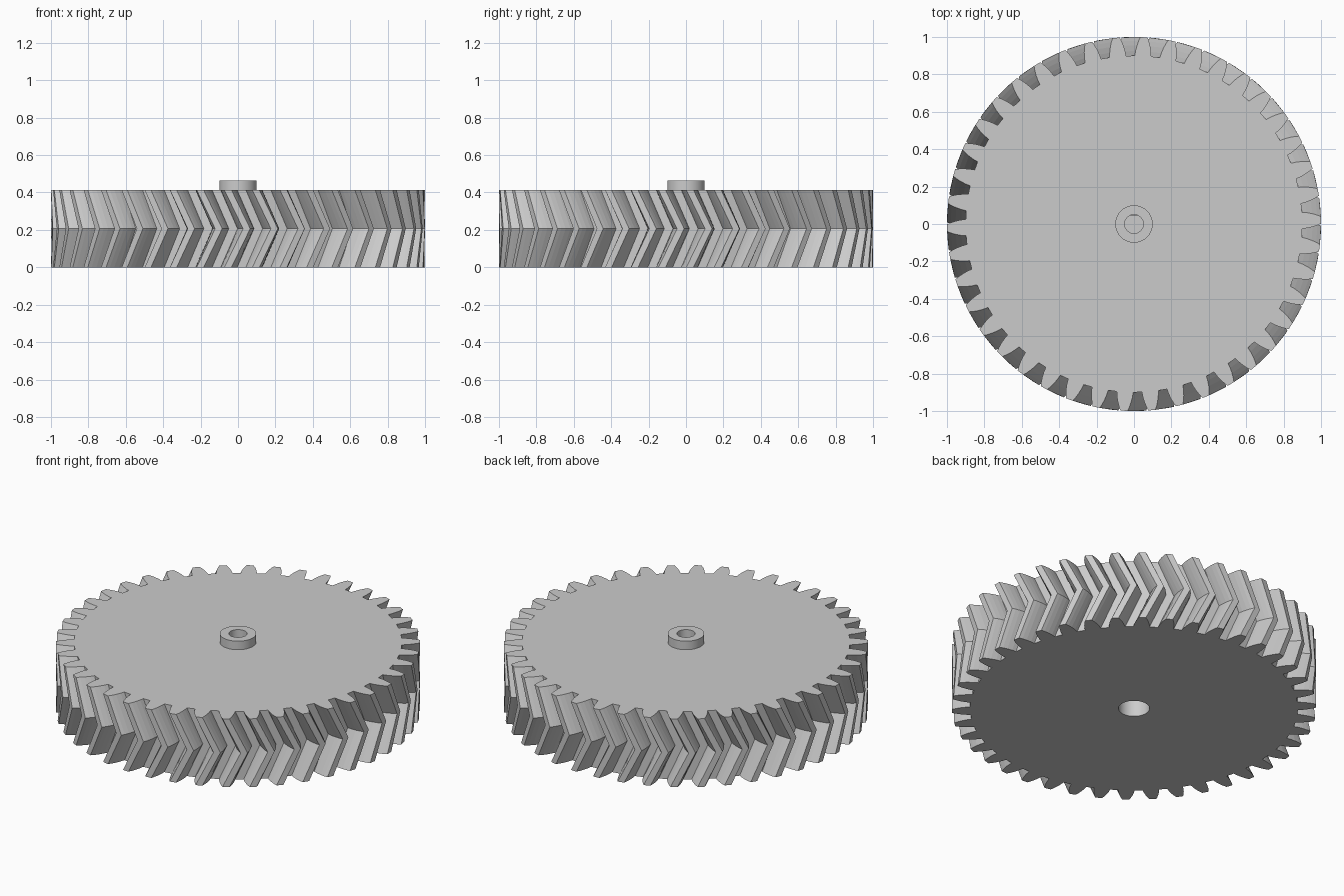
import bpy, bmesh
from math import sin, cos, pi, radians

TEETH = 42
PITCH = 2 * pi / TEETH
HEIGHT = 0.413
TWIST = 0.1          # apex of the chevron leads the end faces by this angle
PHASE = radians(91.2) + PITCH / 2
# Tooth flank: radius and half angle, root to tip
FLANK = [(0.9, 0.049), (0.925, 0.045), (0.955, 0.037), (0.98, 0.028), (1.0, 0.019)]
HUB_R, BORE_R, RECESS_R, SEGMENTS = 0.1, 0.05, 0.085, 48

if "Cube" in bpy.data.objects:
    bpy.data.objects.remove(bpy.data.objects["Cube"])

grey = bpy.data.materials.new("light_grey")
grey.use_nodes = True
colour = (0.6, 0.6, 0.6, 1)
grey.diffuse_color = colour
grey.node_tree.nodes["Principled BSDF"].inputs["Base Color"].default_value = colour


def finish(bm, name):
    mesh = bpy.data.meshes.new(name)
    bm.to_mesh(mesh)
    bm.free()
    mesh.materials.append(grey)
    obj = bpy.data.objects.new(name, mesh)
    bpy.context.collection.objects.link(obj)
    return obj


def ring(bm, points, z):
    return [bm.verts.new((r * cos(a), r * sin(a), z)) for r, a in points]


def circle(r):
    return [(r, 2 * pi * i / SEGMENTS) for i in range(SEGMENTS)]


def loop_edges(bm, verts):
    pairs = zip(verts, verts[1:] + verts[:1])
    return [bm.edges.get(p) or bm.edges.new(p) for p in pairs]


def skin(bm, low, high):
    n = len(low)
    return [bm.faces.new((low[i], low[(i + 1) % n], high[(i + 1) % n], high[i]))
            for i in range(n)]


# Gear body: tooth outline twisted forward, then back
outline = []
for t in range(TEETH):
    mid = PHASE + t * PITCH
    outline += [(r, mid - half) for r, half in FLANK]
    outline += [(r, mid + half) for r, half in reversed(FLANK)]

bm = bmesh.new()
levels = [(0, 0), (HEIGHT / 2, TWIST), (HEIGHT, 0)]
rings = [ring(bm, [(r, a + turn) for r, a in outline], z) for z, turn in levels]
for low, high in zip(rings, rings[1:]):
    skin(bm, low, high)

# End faces with round openings for the hub and the recess
for outer, hole_r, z, up in ((rings[0], RECESS_R, 0, -1), (rings[-1], HUB_R, HEIGHT, 1)):
    inner = ring(bm, circle(hole_r), z)
    edges = loop_edges(bm, outer) + loop_edges(bm, inner)
    filled = bmesh.ops.triangle_fill(bm, edges=edges, use_beauty=True, normal=(0, 0, up))
    for face in [g for g in filled["geom"] if isinstance(g, bmesh.types.BMFace)]:
        face.normal_update()
        if face.normal.z * up < 0:
            face.normal_flip()
finish(bm, "gear_body")


def lathe(name, profile, cap_last):
    bm = bmesh.new()
    loops = [ring(bm, circle(r), z) for r, z in profile]
    for low, high in zip(loops, loops[1:]):
        skin(bm, low, high)
    if cap_last:
        bm.faces.new(loops[-1])
    obj = finish(bm, name)
    bpy.context.view_layer.objects.active = obj
    obj.select_set(True)
    bpy.ops.object.shade_smooth_by_angle(angle=radians(30))
    obj.select_set(False)


# Raised hub with its shaft bore, and the round recess beneath
lathe("hub_and_bore", [(HUB_R, HEIGHT), (HUB_R, 0.465), (BORE_R, 0.465), (BORE_R, 0.21)], True)
recess_bm = bmesh.new()
bottom, roof = (ring(recess_bm, circle(RECESS_R), z) for z in (0, 0.18))
for face in skin(recess_bm, bottom, roof):
    face.normal_flip()
    face.smooth = True
recess_bm.faces.new(list(reversed(roof)))
finish(recess_bm, "bottom_recess")

# Flat key on one side of the shaft bore
bm = bmesh.new()
arc = [(BORE_R, radians(64 + 52 * i / 8)) for i in range(9)]
low, high = ring(bm, arc, 0.21), ring(bm, arc, HEIGHT)
skin(bm, low, high)
bm.faces.new(high)
finish(bm, "bore_key")
